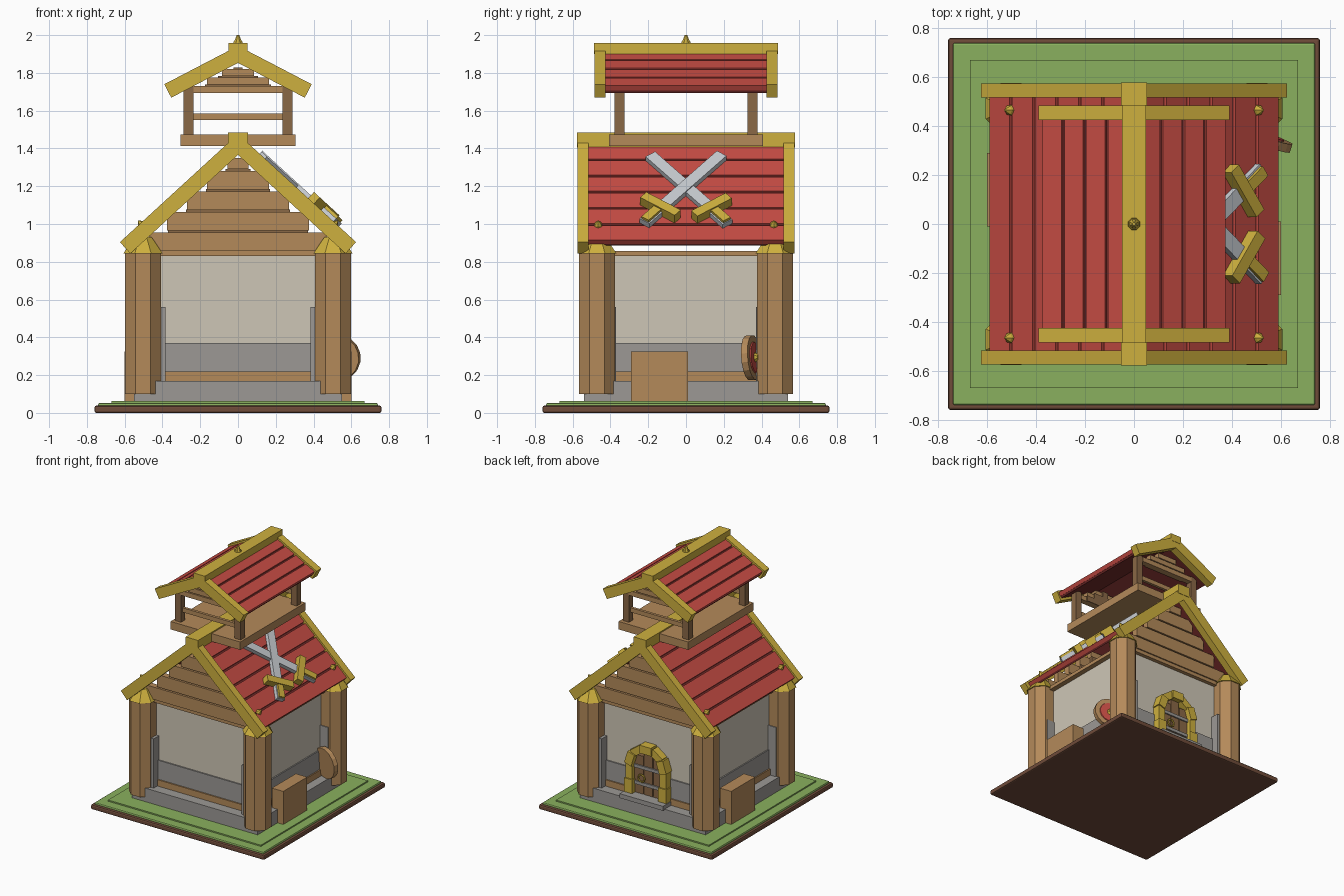
import bpy, bmesh, math
from mathutils import Matrix, Vector

if "Cube" in bpy.data.objects:
    bpy.data.objects.remove(bpy.data.objects["Cube"])


def material(name, rgb):
    m = bpy.data.materials.new(name)
    m.use_nodes = True
    lin = [((c / 255 + 0.055) / 1.055) ** 2.4 for c in rgb] + [1]
    m.diffuse_color = lin
    m.node_tree.nodes["Principled BSDF"].inputs["Base Color"].default_value = lin
    return m


RED = material("roof red", (198, 76, 68))
MAROON = material("dark red", (112, 42, 40))
GOLD = material("gold", (206, 176, 62))
WOOD = material("wood", (180, 138, 90))
DARK = material("dark wood", (138, 104, 70))
CREAM = material("plaster", (206, 198, 182))
STONE = material("stone", (156, 153, 149))
SILVER = material("silver", (200, 204, 209))
GREEN = material("grass", (138, 176, 94))
DIRT = material("earth", (112, 76, 58))


def finish(name, mat, bm, M=Matrix()):
    bmesh.ops.recalc_face_normals(bm, faces=bm.faces)
    me = bpy.data.meshes.new(name)
    bm.to_mesh(me)
    bm.free()
    me.materials.append(mat)
    ob = bpy.data.objects.new(name, me)
    ob.matrix_world = M
    bpy.context.collection.objects.link(ob)
    return ob


def box(name, mat, lo, hi, M=Matrix(), bevel=0):
    lo, hi = Vector(lo), Vector(hi)
    size = [abs(c) for c in hi - lo]
    bm = bmesh.new()
    bmesh.ops.create_cube(bm, size=1, matrix=Matrix.Translation((lo + hi) / 2) @ Matrix.Diagonal((*size, 1)))
    ob = finish(name, mat, bm, M)
    if bevel:
        mod = ob.modifiers.new("Bevel", "BEVEL")
        mod.width, mod.segments = bevel, 2
    return ob


def cone(name, mat, r1, r2, z0, z1, M=Matrix(), n=8):
    bm = bmesh.new()
    bmesh.ops.create_cone(bm, cap_ends=True, segments=n, radius1=r1, radius2=r2, depth=z1 - z0,
                          matrix=Matrix.Translation((0, 0, (z0 + z1) / 2)) @ Matrix.Rotation(math.pi / n, 4, "Z"))
    return finish(name, mat, bm, M)


def slab(name, mat, x, y, z0, z1, bevel=0):
    return box(name, mat, (-x, -y, z0), (x, y, z1), bevel=bevel)


# Ground
slab("earth_base", DIRT, 0.76, 0.76, 0, 0.038, 0.01)
slab("grass", GREEN, 0.74, 0.74, 0.03, 0.053, 0.008)
slab("grass_inner", GREEN, 0.67, 0.67, 0.05, 0.063)

# Walls in layers
slab("foundation", STONE, 0.55, 0.54, 0.06, 0.17)
slab("sill_beam", WOOD, 0.48, 0.46, 0.17, 0.22)
slab("wall_footing", STONE, 0.47, 0.45, 0.22, 0.37)
slab("plaster_wall", CREAM, 0.46, 0.44, 0.37, 0.83)
slab("top_beam", WOOD, 0.5, 0.47, 0.83, 0.858)

# Corner pillars with gold caps and stone slabs
R = 0.095 / math.cos(math.pi / 8)
for i in (-1, 1):
    for j in (-1, 1):
        T = Matrix.Translation((i * 0.503, j * 0.472, 0))
        cone("pillar", WOOD, R, R, 0.1, 0.85, T)
        cone("pillar_cap", GOLD, 0.112, 0.05, 0.845, 0.93, T)
        box("pillar_slab_front", STONE, (i * 0.385, j * 0.42, 0.16), (i * 0.46, j * 0.505, 0.56))
        box("pillar_slab_side", STONE, (i * 0.44, j * 0.37, 0.16), (i * 0.53, j * 0.45, 0.56))

# Crates on opposite sides
for i in (-1, 1):
    box("crate", WOOD, (i * 0.5, i * -0.29, 0.06), (i * 0.6, i * 0.01, 0.325))


def slope_frame(side, apex, angle):
    # local x runs down the slope, local z points out of the roof
    turn = Matrix.Rotation(0 if side > 0 else math.pi, 4, "Z")
    return Matrix.Translation((0, 0, apex)) @ turn @ Matrix.Rotation(angle, 4, "Y")


def roof(prefix, apex, angle, rake_len, rake_w, y_in, y_out, red_len, pitch):
    for side in (-1, 1):
        M = slope_frame(side, apex, angle)
        box(prefix + "_deck", MAROON, (0, -y_in, -0.06), (red_len - 0.004, y_in, -0.03), M)
        end = red_len
        while end > 0.06:
            start = max(end - pitch + 0.014, 0.01)
            box(prefix + "_plank", RED, (start, -y_in, -0.045), (end, y_in, -0.014), M)
            end -= pitch
        for j in (-1, 1):
            box(prefix + "_rake_board", GOLD, (0, j * y_in, -rake_w), (rake_len, j * y_out, 0), M)


A, APEX = math.radians(42.5), 1.477
roof("main_roof", APEX, A, 0.848, 0.082, 0.517, 0.575, 0.815, 0.127)
roof("upper_roof", 1.943, math.radians(27.5), 0.44, 0.08, 0.425, 0.485, 0.428, 0.1)
slab("main_ridge", GOLD, 0.054, 0.578, 1.405, 1.485)
slab("upper_ridge", GOLD, 0.05, 0.487, 1.9, 1.958)
cone("finial_base", GOLD, 0.028, 0.024, 1.95, 1.968)
cone("finial", GOLD, 0.022, 0.007, 1.965, 2.0)

# Stepped gable planks, front and back
for j in (-1, 1):
    for k, half in enumerate((0.47, 0.375, 0.27, 0.165, 0.055)):
        z = 0.858 + k * 0.108
        top = z + (0.098 if k < 4 else 0.06)
        box("gable_plank", WOOD, (-half, j * 0.43, z), (half, j * 0.48, top))
        if k < 4:
            box("gable_backing", DARK, (-half + 0.1, j * 0.41, z), (half - 0.1, j * 0.44, z + 0.11))
    for k, half in enumerate((0.235, 0.165, 0.085)):
        z = 1.693 + k * 0.045
        box("upper_gable_plank", WOOD, (-half, j * 0.34, z), (half, j * 0.385, z + 0.038))
        box("upper_gable_backing", DARK, (-half + 0.06, j * 0.33, z), (half - 0.06, j * 0.36, z + 0.046))

# Lookout platform, posts and rails
slab("platform", WOOD, 0.305, 0.408, 1.412, 1.475)
for j in (-1, 1):
    for i in (-1, 1):
        box("lookout_post", DARK, (i * 0.235, j * 0.325, 1.47), (i * 0.288, j * 0.378, 1.74))
    box("lookout_rail", WOOD, (-0.24, j * 0.34, 1.55), (0.24, j * 0.362, 1.585))

# Roof studs
for side in (-1, 1):
    for j in (-1, 1):
        S = slope_frame(side, APEX, A) @ Matrix.Translation((0.7, j * 0.465, -0.014))
        cone("roof_stud", GOLD, 0.024, 0.02, -0.005, 0.01, S, 6)
        cone("roof_stud_tip", GOLD, 0.02, 0.003, 0.01, 0.032, S, 6)

# Crossed swords on the left roof slope
for j in (-1, 1):
    W = (slope_frame(1, APEX, A) @ Matrix.Translation((0.42, 0, j * 0.003))
         @ Matrix.Rotation(math.radians(j * 142.4), 4, "Z"))
    box("sword_blade", SILVER, (-0.36, -0.032, -0.014), (0.31, 0.032, 0.018), W)
    box("sword_guard", GOLD, (-0.248, -0.115, -0.014), (-0.195, 0.115, 0.042), W)
    box("sword_grip", GOLD, (-0.355, -0.024, -0.014), (-0.22, 0.024, 0.034), W)

# Round shield leaning at the back pillar
normal = Vector((0.3, 0.95, 0.08))
Q = Matrix.Translation((0.53, 0.345, 0.292)) @ normal.to_track_quat("Z", "Y").to_matrix().to_4x4()
cone("shield", WOOD, 0.12, 0.12, -0.018, 0.018, Q, 16)
cone("shield_face", RED, 0.085, 0.08, 0.015, 0.024, Q, 16)
cone("shield_boss", GOLD, 0.03, 0.015, 0.02, 0.04, Q, 8)

# Back door: step, planks, straps, ring and arched frame
box("door_step", STONE, (-0.19, 0.44, 0.165), (0.19, 0.56, 0.2))
for k in (-1, 0, 1):
    box("door_plank", DARK, (k * 0.082 - 0.038, 0.43, 0.2), (k * 0.082 + 0.038, 0.472, 0.54 - 0.04 * abs(k)))
box("door_backing", DARK, (-0.12, 0.43, 0.2), (0.12, 0.464, 0.5))
for z in (0.27, 0.4):
    box("door_strap", STONE, (-0.12, 0.47, z), (0.12, 0.482, z + 0.025))
bpy.ops.mesh.primitive_torus_add(major_segments=12, minor_segments=6, major_radius=0.028, minor_radius=0.007,
                                 location=(0.05, 0.487, 0.33), rotation=(math.pi / 2, 0, 0))
ring = bpy.context.object
ring.name = "door_ring"
ring.data.materials.append(GOLD)
for i in (-1, 1):
    box("frame_foot", GOLD, (i * 0.115, 0.43, 0.19), (i * 0.185, 0.512, 0.31))
    box("frame_post", GOLD, (i * 0.12, 0.43, 0.31), (i * 0.178, 0.502, 0.43))
for k in range(5):
    V = Matrix.Translation((0, 0, 0.425)) @ Matrix.Rotation(math.radians(36 * k - 72), 4, "Y")
    d = 0.012 * (k % 2 == 0)
    box("arch_block", GOLD, (-0.05, 0.43, 0.115), (0.05, 0.5 + d, 0.172 + d / 2), V)
